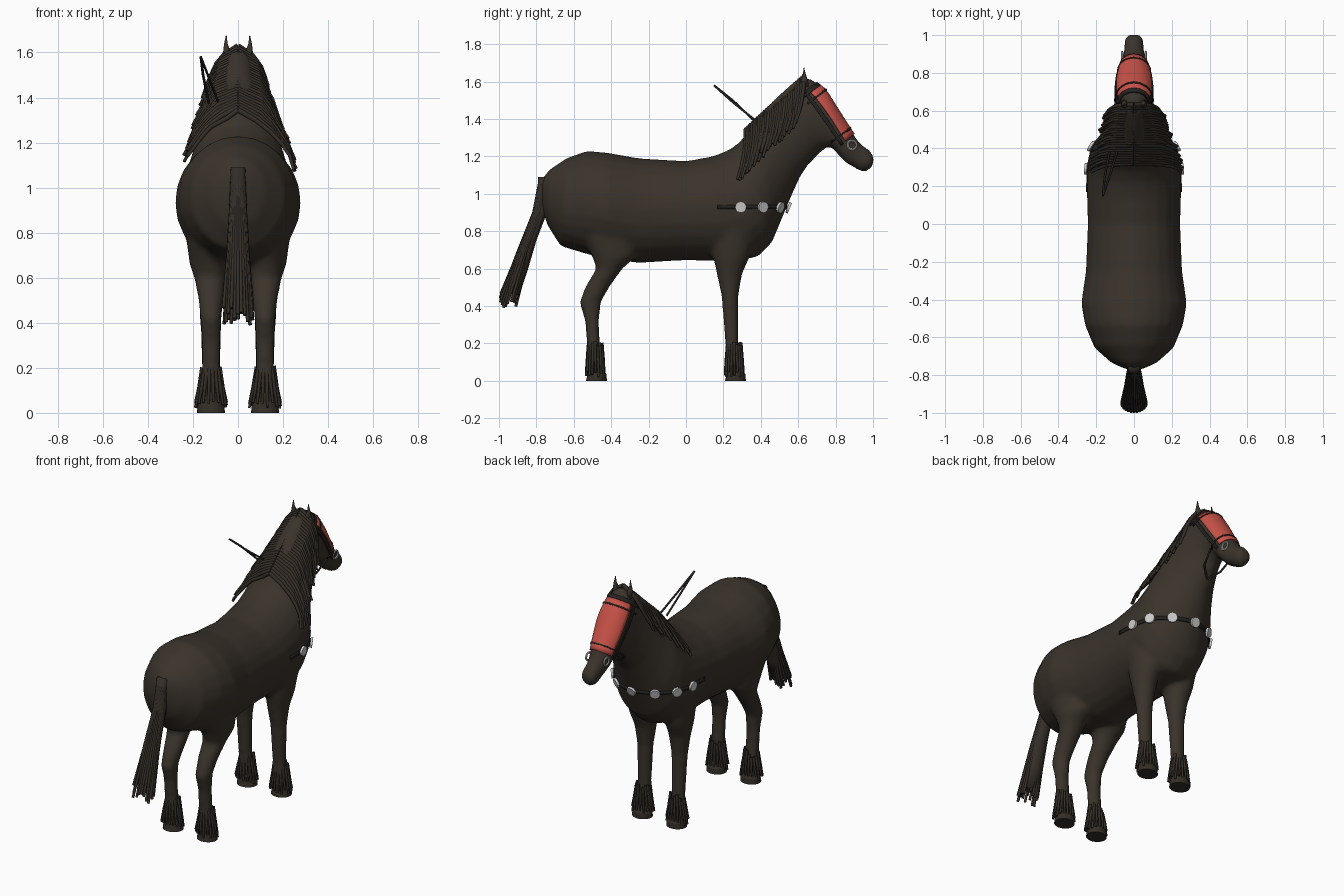
import bpy, bmesh, math, random
from mathutils import Vector
from mathutils.bvhtree import BVHTree

random.seed(4)
cube = bpy.data.objects.get("Cube")
if cube:
    bpy.data.objects.remove(cube)


def material(name, r, g, b):
    mat = bpy.data.materials.new(name)
    mat.use_nodes = True
    mat.diffuse_color = (r, g, b, 1)
    mat.node_tree.nodes["Principled BSDF"].inputs["Base Color"].default_value = (r, g, b, 1)
    return mat


COAT = material("dark brown coat", .042, .033, .024)
HAIR = material("dark hair", .034, .027, .02)
LEATHER = material("black leather", .018, .016, .014)
RED = material("red cloth", .58, .085, .065)
SILVER = material("silver metal", .6, .6, .6)


def add_object(name, data, mat):
    obj = bpy.data.objects.new(name, data)
    bpy.context.collection.objects.link(obj)
    data.materials.append(mat)
    return obj


def loft(bm, rings, sides=24):
    """Skin ellipses; each ring is (y, z) of one edge, (y, z) of the other, half width, centre x."""
    loops = []
    for ya, za, yb, zb, half, x in rings:
        loop = []
        for i in range(sides):
            a = math.tau * i / sides
            t = (1 + math.cos(a)) / 2
            loop.append(bm.verts.new((x + half * math.sin(a), yb + (ya - yb) * t, zb + (za - zb) * t)))
        loops.append(loop)
    for low, high in zip(loops, loops[1:]):
        for i in range(sides):
            j = (i + 1) % sides
            bm.faces.new((low[i], low[j], high[j], high[i]))
    bm.faces.new(loops[0])
    bm.faces.new(loops[-1])


def finish(bm, name, mat, smooth=True):
    bmesh.ops.recalc_face_normals(bm, faces=bm.faces)
    for face in bm.faces:
        face.smooth = smooth
    mesh = bpy.data.meshes.new(name)
    bm.to_mesh(mesh)
    bm.free()
    return add_object(name, mesh, mat)


# Torso, neck and head: upper edge, lower edge, half width
trunk = [
    (-.77, 1.08, -.77, .92, .04), (-.73, 1.13, -.74, .83, .12), (-.64, 1.19, -.67, .72, .21),
    (-.53, 1.23, -.54, .68, .26), (-.42, 1.22, -.42, .65, .28), (-.25, 1.19, -.25, .63, .255),
    (0, 1.175, 0, .645, .245), (.14, 1.2, .2, .64, .25), (.22, 1.23, .38, .66, .245),
    (.28, 1.27, .46, .74, .235), (.33, 1.33, .51, .86, .21), (.38, 1.4, .56, .98, .17),
    (.44, 1.47, .61, 1.09, .14), (.51, 1.54, .67, 1.18, .115), (.59, 1.61, .72, 1.24, .1),
    (.66, 1.62, .78, 1.25, .095), (.74, 1.56, .82, 1.2, .09), (.81, 1.45, .86, 1.16, .075),
    (.88, 1.34, .9, 1.14, .058), (.93, 1.27, .93, 1.12, .052), (.98, 1.235, .97, 1.12, .05),
    (1.005, 1.2, 1, 1.15, .035)]

# Legs: back y, front y, height, half width, centre x
hind_leg = [
    (-.6, -.25, .85, .1, .14), (-.5, -.27, .66, .085, .13), (-.48, -.34, .6, .07, .125),
    (-.54, -.41, .5, .055, .12), (-.57, -.455, .42, .047, .12), (-.54, -.465, .32, .042, .12),
    (-.53, -.46, .2, .042, .12), (-.53, -.45, .03, .05, .12)]
front_leg = [
    (.13, .38, .85, .1, .13), (.145, .34, .66, .08, .125), (.165, .3, .57, .065, .12),
    (.19, .28, .45, .05, .12), (.21, .28, .2, .042, .12), (.21, .29, .03, .05, .12)]

bm = bmesh.new()
loft(bm, [(*ring, 0) for ring in trunk])
for side in (-1, 1):
    for leg in (hind_leg, front_leg):
        loft(bm, [(ya, z, yb, z, half, side * x) for ya, yb, z, half, x in leg])
body = finish(bm, "body", COAT)
remesh = body.modifiers.new("fuse", 'REMESH')
remesh.mode = 'VOXEL'
remesh.voxel_size = .014
remesh.use_smooth_shade = True
relax = body.modifiers.new("relax", 'SMOOTH')
relax.factor = .5
relax.iterations = 8

bpy.context.view_layer.update()
surface = BVHTree.FromObject(body, bpy.context.evaluated_depsgraph_get())


def hug(centre, direction, gap):
    """Point just above the body, seen from the centre along the direction."""
    d = Vector(direction).normalized()
    c = Vector(centre)
    hit, normal, _, _ = surface.ray_cast(c + d, -d)
    if hit is None:
        return c, d
    return hit + normal * gap, normal


def strands(name, paths, depth, mat, tip=.5):
    """Many tapered locks or straps in one curve object."""
    curve = bpy.data.curves.new(name, 'CURVE')
    curve.dimensions = '3D'
    curve.bevel_depth = depth
    curve.bevel_resolution = 1
    curve.use_fill_caps = True
    for path in paths:
        spline = curve.splines.new('POLY')
        spline.points.add(len(path) - 1)
        for i, (point, co) in enumerate(zip(spline.points, path)):
            point.co = (*co, 1)
            point.radius = 1 + (tip - 1) * i / (len(path) - 1)
    return add_object(name, curve, mat)


# Mane: locks falling from the crest down both sides of the neck
locks = []
count = 26
for side in (-1, 1):
    for k in range(count):
        f = k / (count - 1)
        root = Vector((0, .32 + .31 * f, 1.34 + .285 * f))
        drop = (.26 if side > 0 else .22) + random.uniform(-.03, .02)
        path = [root + Vector((0, 0, .005))]
        for t in (.15, .35, .55, .75, 1):
            y, z = root.y - .045 * t * t, root.z - drop * t
            hit, _ = hug((0, y, z), (side, 0, 0), 0)
            path.append(Vector((hit.x + side * (.012 + .03 * t * random.uniform(.6, 1.2)), y, z)))
        locks.append(path)
strands("mane", locks, .013, HAIR, .6)

# Tail: solid dock with loose hair below
bm = bmesh.new()
loft(bm, [(-.79, 1.09, -.73, 1.09, .032, 0), (-.8, .95, -.735, .92, .036, 0),
          (-.86, .77, -.8, .75, .042, 0), (-.92, .6, -.85, .58, .05, 0), (-.96, .47, -.89, .46, .05, 0)], 12)
finish(bm, "tail_dock", HAIR)
hairs = []
for i in range(26):
    a = math.tau * i / 26
    x, y = math.sin(a), math.cos(a)
    low = .4 + random.uniform(-.01, .07)
    hairs.append([(.025 * x, -.765 + .02 * y, 1.05), (.032 * x, -.79 + .025 * y, .9),
                  (.045 * x, -.865 + .03 * y, .7), (.065 * x, -.95 + .045 * y, low)])
strands("tail_hair", hairs, .009, HAIR, .9)

# Hooves and the long hair round the fetlocks
feathers = []
for side in (-1, 1):
    for place, mid in (("front", .258), ("hind", -.485)):
        x = side * .12
        bm = bmesh.new()
        loft(bm, [(mid - .05, 0, mid + .062, 0, .062, x), (mid - .045, .02, mid + .06, .035, .06, x),
                  (mid - .04, .07, mid + .035, .07, .045, x)])
        hoof = finish(bm, place + "_hoof_" + ("left" if side > 0 else "right"), HAIR, False)
        for i in range(18):
            a = math.tau * i / 18
            c, s = math.cos(a), math.sin(a)
            top = .19 + random.uniform(-.03, .02)
            feathers.append([(x + .04 * c, mid + .036 * s, top), (x + .055 * c, mid + .045 * s, .11),
                             (x + .07 * c, mid + .05 * s, .03 + random.uniform(-.01, .02))])
strands("fetlock_hair", feathers, .009, HAIR, .7)

# Ears
for side, word in ((1, "left"), (-1, "right")):
    bm = bmesh.new()
    loft(bm, [(.61, 1.57, .66, 1.57, .02, side * .05), (.615, 1.61, .65, 1.61, .016, side * .05),
              (.625, 1.64, .64, 1.64, .008, side * .054), (.63, 1.675, .632, 1.675, .002, side * .052)], 10)
    finish(bm, "ear_" + word, COAT)


def head_plate(name, mat, start, end, inner, outer, gap, steps=12):
    """Thin sheet on the face; start and end run down the forehead, angles run round it."""
    top, bottom = Vector((0, .715, 1.575)), Vector((0, .9, 1.32))
    out = Vector((0, .8, .6))
    bm = bmesh.new()
    rows = []
    for i in range(steps + 1):
        middle = top.lerp(bottom, start + (end - start) * i / steps) - out * .1
        row = []
        for j in range(steps + 1):
            a = math.radians(inner + (outer - inner) * j / steps)
            row.append(bm.verts.new(hug(middle, out * math.cos(a) + Vector((math.sin(a), 0, 0)), gap)[0]))
        rows.append(row)
    for r, q in zip(rows, rows[1:]):
        for j in range(steps):
            bm.faces.new((r[j], r[j + 1], q[j + 1], q[j]))
    plate = finish(bm, name, mat)
    solid = plate.modifiers.new("thickness", 'SOLIDIFY')
    solid.thickness = .007
    solid.offset = 0


# Face cloth and bridle
head_plate("face_cloth", RED, 0, 1, -62, 62, .005)
head_plate("brow_band", LEATHER, .1, .13, -95, 95, .009)
head_plate("crown_band", LEATHER, -.08, 0, -105, 105, .006)
head_plate("nose_band", LEATHER, .86, .89, -100, 100, .009)
for side, word in ((1, "left"), (-1, "right")):
    head_plate("cheek_strap_" + word, LEATHER, -.05, 1.02, side * 72, side * 84, .006)
    ring, _ = hug((0, .885, 1.26), (side, 0, 0), .006)
    bpy.ops.mesh.primitive_torus_add(location=ring, rotation=(0, math.pi / 2, 0), major_radius=.024,
                                     minor_radius=.006, major_segments=20, minor_segments=8)
    bpy.context.object.name = "bit_ring_" + word
    bpy.context.object.data.materials.append(SILVER)

# Loose reins and throat strap
strands("loose_reins", [[(-.165, .15, 1.58), (-.13, .25, 1.49), (-.09, .38, 1.385)],
                        [(-.165, .15, 1.58), (-.155, .25, 1.5), (-.13, .38, 1.375)]], .006, LEATHER, 1)
strands("throat_strap", [[(s * .08, .78, 1.28), (s * .06, .7, 1.215), (0, .655, 1.165)] for s in (-1, 1)],
        .006, LEATHER, 1)

# Chest strap with silver studs
heart = (0, .27, .93)
band = [hug(heart, (math.sin(a), math.cos(a), 0), .006)[0]
        for a in (math.radians(d) for d in range(-112, 113, 7))]
bm = bmesh.new()
edges = [[bm.verts.new(p + Vector((0, 0, h))) for p in band] for h in (-.011, .011)]
for i in range(len(band) - 1):
    bm.faces.new((edges[0][i], edges[0][i + 1], edges[1][i + 1], edges[1][i]))
strap = finish(bm, "chest_strap", LEATHER)
strap.modifiers.new("thickness", 'SOLIDIFY').thickness = .008
for k, degrees in enumerate((-85, -58, -30, 0, 30, 58, 85)):
    a = math.radians(degrees)
    spot, normal = hug(heart, (math.sin(a), math.cos(a), 0), .012)
    bpy.ops.mesh.primitive_cylinder_add(vertices=12, radius=.03, depth=.014, location=spot,
                                        rotation=normal.to_track_quat('Z', 'Y').to_euler())
    bpy.context.object.name = "chest_stud_" + str(k + 1)
    bpy.context.object.data.materials.append(SILVER)
